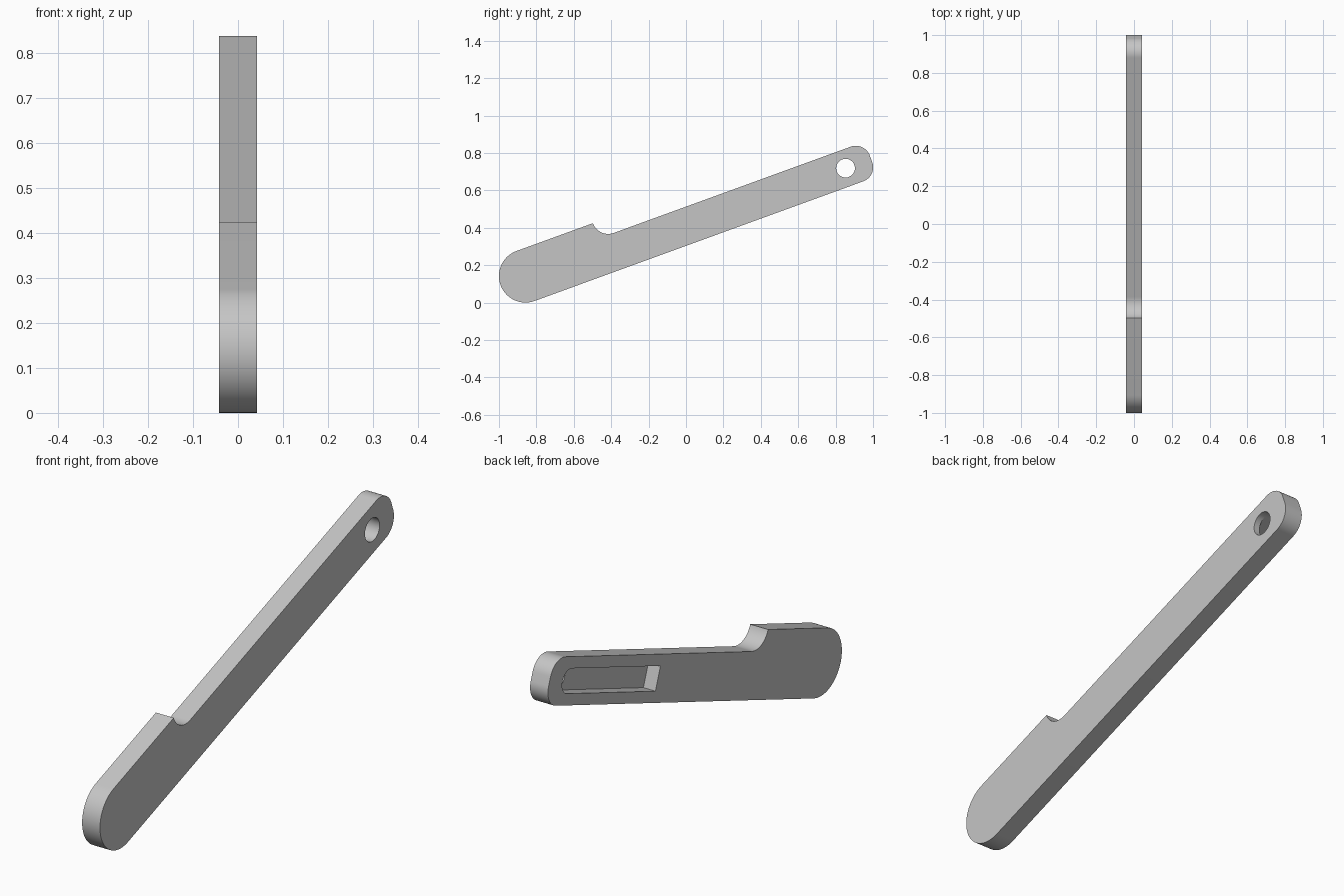
import bpy, bmesh
from math import radians, cos, sin
from mathutils import Matrix, Vector

cube = bpy.data.objects.get("Cube")
if cube:
    bpy.data.objects.remove(cube, do_unlink=True)

HALF = 0.0425            # half thickness of the bar
R = 0.142                # radius of the wide end
TOP = 0.055              # upper edge of the slim handle
LENGTH = 1.95            # wide-end centre to handle tip
CORNER = 0.08            # rounding of the handle tip
NOTCH = R - TOP          # radius of the step notch
HOLE = Vector((1.805, -0.0435))

# Bar axes: profile u runs along the bar, v across it, w along world x
TILT = radians(20)
FRAME = Matrix(((0, 0, 1, 0),
                (cos(TILT), -sin(TILT), 0, -0.858),
                (sin(TILT), cos(TILT), 0, R),
                (0, 0, 0, 1)))


def arc(u, v, r, start, end, steps=16):
    angles = [radians(start + (end - start) * i / steps) for i in range(steps + 1)]
    return [(u + r * cos(a), v + r * sin(a)) for a in angles]


def extrude_profile(name, points, low, high):
    bm = bmesh.new()
    face = bm.faces.new([bm.verts.new((u, v, low)) for u, v in points])
    made = bmesh.ops.extrude_face_region(bm, geom=[face])["geom"]
    moved = [g for g in made if isinstance(g, bmesh.types.BMVert)]
    bmesh.ops.translate(bm, verts=moved, vec=(0, 0, high - low))
    bm.transform(FRAME)
    bmesh.ops.recalc_face_normals(bm, faces=bm.faces)
    mesh = bpy.data.meshes.new(name)
    bm.to_mesh(mesh)
    bm.free()
    obj = bpy.data.objects.new(name, mesh)
    bpy.context.collection.objects.link(obj)
    return obj


# Handle bar: round wide end, stepped notch, rounded tip
outline = (arc(0, 0, R, 90, 270, 40)
           + arc(LENGTH - CORNER, CORNER - R, CORNER, -90, 0)
           + arc(LENGTH - CORNER, TOP - CORNER, CORNER, 0, 90)
           + arc(6 * NOTCH, R, NOTCH, 270, 180))
bar = extrude_profile("handle_bar", outline, -HALF, HALF)

grey = bpy.data.materials.new("plain_grey")
grey.use_nodes = True
colour = (0.56, 0.56, 0.56, 1)
grey.diffuse_color = colour
grey.node_tree.nodes["Principled BSDF"].inputs["Base Color"].default_value = colour
bar.data.materials.append(grey)

# Long recess on one side, and the hanging hole through its rounded end
slot = (arc(HOLE.x, HOLE.y, 0.051, -90, 90, 24)
        + [(1.165, HOLE.y + 0.051), (1.165, HOLE.y - 0.051)])
cutters = [extrude_profile("slot_cutter", slot, -HALF - 0.05, HALF - 0.028),
           extrude_profile("hole_cutter", arc(HOLE.x, HOLE.y, 0.05, 0, 360, 48)[:-1],
                           -HALF - 0.06, HALF + 0.05)]

bpy.ops.object.select_all(action="DESELECT")
bpy.context.view_layer.objects.active = bar
bar.select_set(True)
for cutter in cutters:
    cutter.hide_render = True
    cut = bar.modifiers.new(cutter.name, "BOOLEAN")
    cut.operation = "DIFFERENCE"
    cut.solver = "EXACT"
    cut.object = cutter
    bpy.ops.object.modifier_apply(modifier=cut.name)
    bpy.data.objects.remove(cutter, do_unlink=True)

bpy.ops.object.shade_smooth_by_angle(angle=radians(30))
